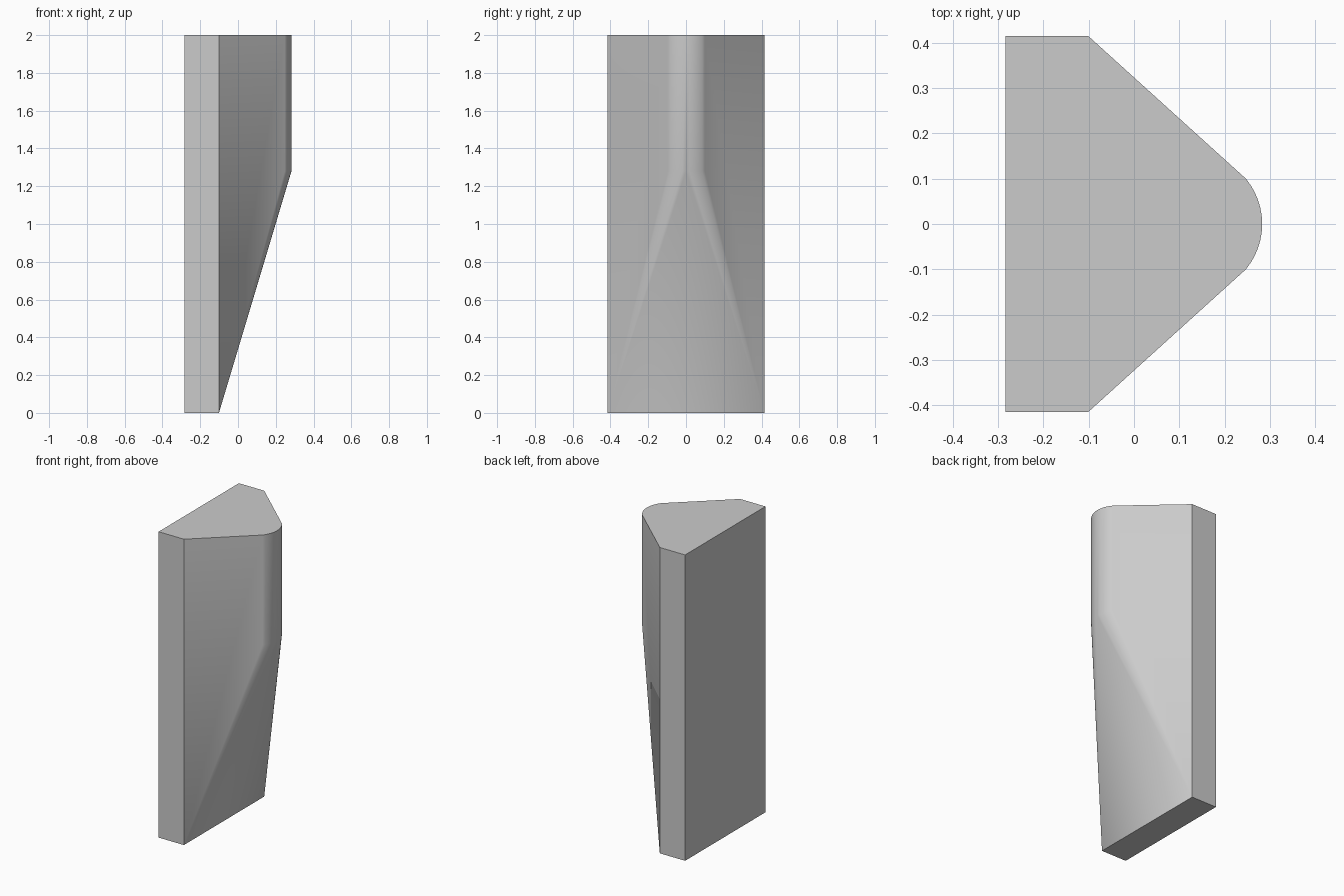
import bpy, bmesh, math

if "Cube" in bpy.data.objects:
    bpy.data.objects.remove(bpy.data.objects["Cube"])

BACK, SHOULDER, NOSE = -0.284, -0.101, 0.283
HALF_WIDTH, TOP, KNEE = 0.415, 2.0, 1.28
RADIUS, HALF_ANGLE, STEPS = 0.157, math.radians(39.6), 6

# Material
grey = bpy.data.materials.new("plain grey")
grey.use_nodes = True
colour = (0.6, 0.6, 0.6, 1.0)
grey.diffuse_color = colour
grey.node_tree.nodes["Principled BSDF"].inputs["Base Color"].default_value = colour

bm = bmesh.new()


def vert(x, y, z):
    return bm.verts.new((x, y, z))


# Rounded nose, as matching rings at the top and at the knee
nose_top, nose_knee = [], []
for i in range(-STEPS, STEPS + 1):
    a = HALF_ANGLE * i / STEPS
    x = NOSE - RADIUS * (1 - math.cos(a))
    y = RADIUS * math.sin(a)
    nose_top.append(vert(x, y, TOP))
    nose_knee.append(vert(x, y, KNEE))

# Back slab corners: first right (-y), then left (+y)
corners = []
for y in (-HALF_WIDTH, HALF_WIDTH):
    corners.append([vert(x, y, z) for x in (BACK, SHOULDER) for z in (0, TOP)])
(rb0, rb1, rs0, rs1), (lb0, lb1, ls0, ls1) = corners

# Top, bottom, back, short sides and angled cheeks
for loop in ([rb1, rs1] + nose_top + [ls1, lb1],
             [rb0, rs0, ls0, lb0], [rb0, lb0, lb1, rb1],
             [rb0, rs0, rs1, rb1], [lb0, ls0, ls1, lb1],
             [rs0, nose_knee[0], nose_top[0], rs1],
             [ls0, nose_knee[-1], nose_top[-1], ls1]):
    bm.faces.new(loop)

# Nose wall, and the tapering rounded edges running down to the corners
for i in range(2 * STEPS):
    bm.faces.new([nose_knee[i], nose_knee[i + 1], nose_top[i + 1], nose_top[i]])
    bm.faces.new([nose_knee[i], nose_knee[i + 1], rs0 if i < STEPS else ls0])

# Sloping undercut
bm.faces.new([rs0, ls0, nose_knee[STEPS]])

bmesh.ops.recalc_face_normals(bm, faces=bm.faces)
mesh = bpy.data.meshes.new("wedge_block")
bm.to_mesh(mesh)
bm.free()
mesh.materials.append(grey)
block = bpy.data.objects.new("wedge_block", mesh)
bpy.context.collection.objects.link(block)

# Smooth the rounded parts, keep the flats flat
bpy.ops.object.select_all(action="DESELECT")
block.select_set(True)
bpy.context.view_layer.objects.active = block
bpy.ops.object.shade_smooth_by_angle(angle=math.radians(30))
weighted = block.modifiers.new("flat_weighting", "WEIGHTED_NORMAL")
weighted.keep_sharp = True
